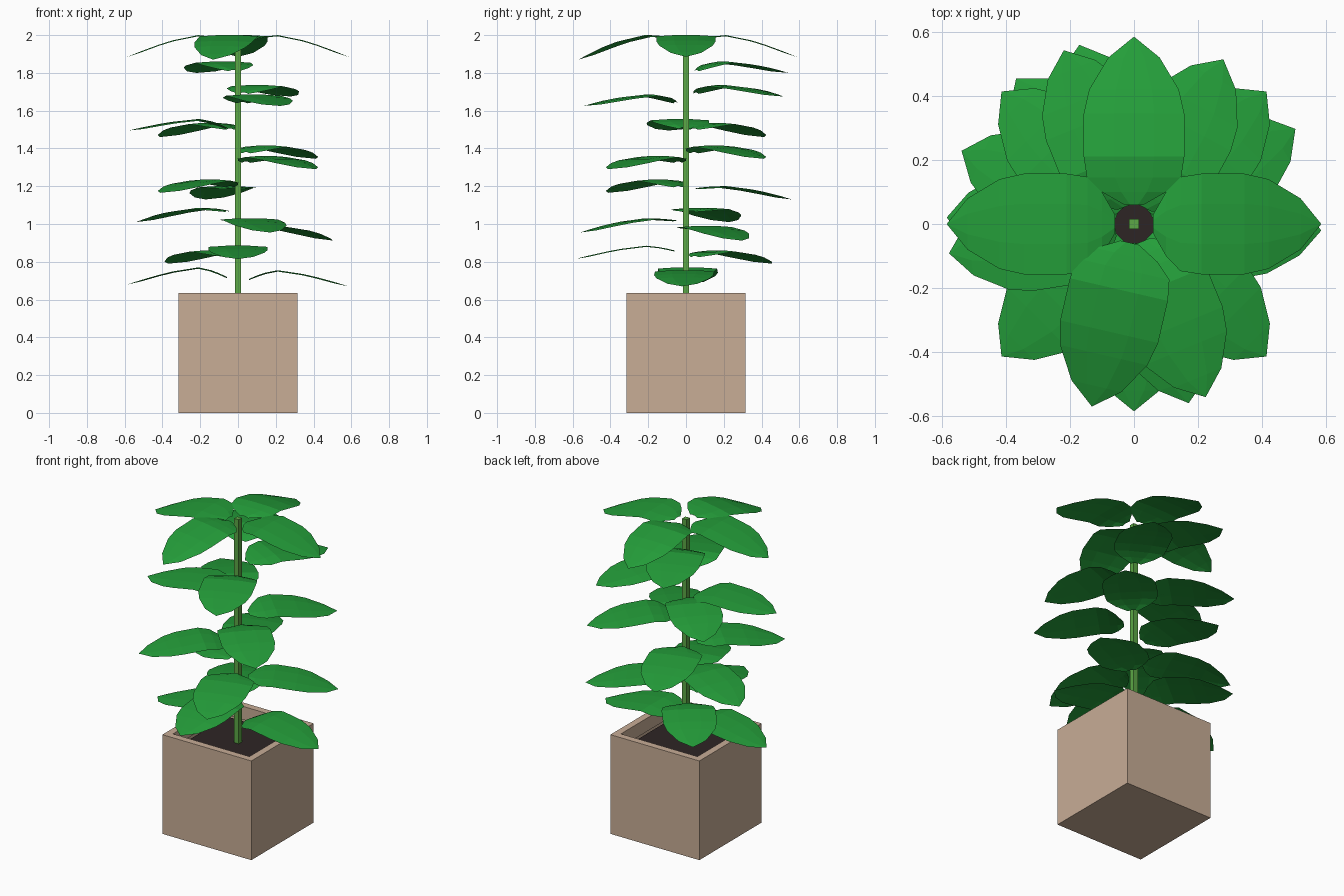
import bpy, bmesh, math

if "Cube" in bpy.data.objects:
    bpy.data.objects.remove(bpy.data.objects["Cube"])


def material(name, rgb):
    m = bpy.data.materials.new(name)
    m.diffuse_color = (*rgb, 1)
    m.use_nodes = True
    m.node_tree.nodes["Principled BSDF"].inputs["Base Color"].default_value = m.diffuse_color
    return m


CLAY = material("clay beige", (0.578, 0.418, 0.305))
SOIL = material("dark soil", (0.027, 0.018, 0.018))
STEM = material("stem green", (0.107, 0.392, 0.061))
LEAF = material("leaf green", (0.0176, 0.342, 0.042))


def finish(name, bm, mat):
    me = bpy.data.meshes.new(name)
    bm.to_mesh(me)
    bm.free()
    me.materials.append(mat)
    ob = bpy.data.objects.new(name, me)
    bpy.context.collection.objects.link(ob)
    return ob


def box(half, z0, z1):
    bm = bmesh.new()
    bmesh.ops.create_cube(bm, size=1)
    for v in bm.verts:
        v.co = (v.co.x * 2 * half, v.co.y * 2 * half, z1 if v.co.z > 0 else z0)
    return bm


# Pot: box with its top inset for the rim and pushed down for the recess
WALL, SOIL_Z, POT_TOP = 0.062, 0.55, 0.635
bm = box(0.315, 0, POT_TOP)
bm.normal_update()
top = max(bm.faces, key=lambda f: f.calc_center_median().z)
bmesh.ops.inset_region(bm, faces=[top], thickness=WALL)
walls = bmesh.ops.extrude_discrete_faces(bm, faces=[top])["faces"]
bmesh.ops.translate(bm, verts=walls[0].verts, vec=(0, 0, SOIL_Z - POT_TOP))
bmesh.ops.delete(bm, geom=walls, context='FACES_ONLY')
finish("pot", bm, CLAY)

# Soil sheet closing the recess
bm = bmesh.new()
bmesh.ops.create_grid(bm, x_segments=1, y_segments=1, size=0.315 - WALL)
bmesh.ops.translate(bm, verts=bm.verts, vec=(0, 0, SOIL_Z))
finish("soil", bm, SOIL)

# Square stem
finish("stem", box(0.016, SOIL_Z, 1.985), STEM)

# Leaf outline: distance from stem, half width
OUTLINE = [(0.06, 0.03), (0.10, 0.10), (0.145, 0.147), (0.21, 0.157), (0.345, 0.157),
           (0.42, 0.14), (0.52, 0.08), (0.585, 0)]
PEAK_R, TIP_R, ROOT_R = 0.21, 0.585, 0.06


def leaf(name, angle, root, peak, tip):
    """Thin arched leaf: rises from its root to a peak, then droops to its tip."""
    bm = bmesh.new()
    ca, sa = math.cos(math.radians(angle)), math.sin(math.radians(angle))
    rows = []
    for r, w in OUTLINE:
        if r < PEAK_R:
            z = peak - (peak - root) * ((PEAK_R - r) / (PEAK_R - ROOT_R)) ** 1.5
        else:
            z = peak - (peak - tip) * ((r - PEAK_R) / (TIP_R - PEAK_R)) ** 1.4
        sides = (-1, -0.4, 0.4, 1) if w else (0,)
        rows.append([bm.verts.new((r * ca - s * w * sa, r * sa + s * w * ca,
                                   z - (0.006 if abs(s) == 1 else 0))) for s in sides])
    for a, b in zip(rows, rows[1:]):
        for i in range(3):
            if len(b) == 1:
                bm.faces.new((a[i], b[0], a[i + 1]))
            else:
                bm.faces.new((a[i], b[i], b[i + 1], a[i + 1]))
    finish(name, bm, LEAF)


# Leaves from top to bottom: direction, root height, peak height, tip height
LEAVES = [
    (0, 1.975, 2.0, 1.885), (180, 1.975, 2.0, 1.885),
    (90, 1.975, 2.0, 1.885), (257, 1.985, 2.0, 1.87),
    (112, 1.815, 1.86, 1.80), (61.5, 1.695, 1.735, 1.675),
    (-67.5, 1.645, 1.685, 1.625), (189, 1.51, 1.555, 1.495),
    (135, 1.505, 1.535, 1.46), (45, 1.38, 1.415, 1.345),
    (-45, 1.33, 1.36, 1.29), (225, 1.20, 1.235, 1.165),
    (107, 1.19, 1.20, 1.13), (157, 1.07, 1.085, 1.01),
    (-73, 1.02, 1.03, 0.955), (30.5, 0.98, 0.99, 0.912),
    (-90, 0.86, 0.885, 0.815), (129, 0.83, 0.86, 0.79),
    (178, 0.72, 0.77, 0.68), (-2, 0.71, 0.755, 0.67),
]
for n, spec in enumerate(LEAVES, 1):
    leaf(f"leaf_{n:02d}", *spec)
